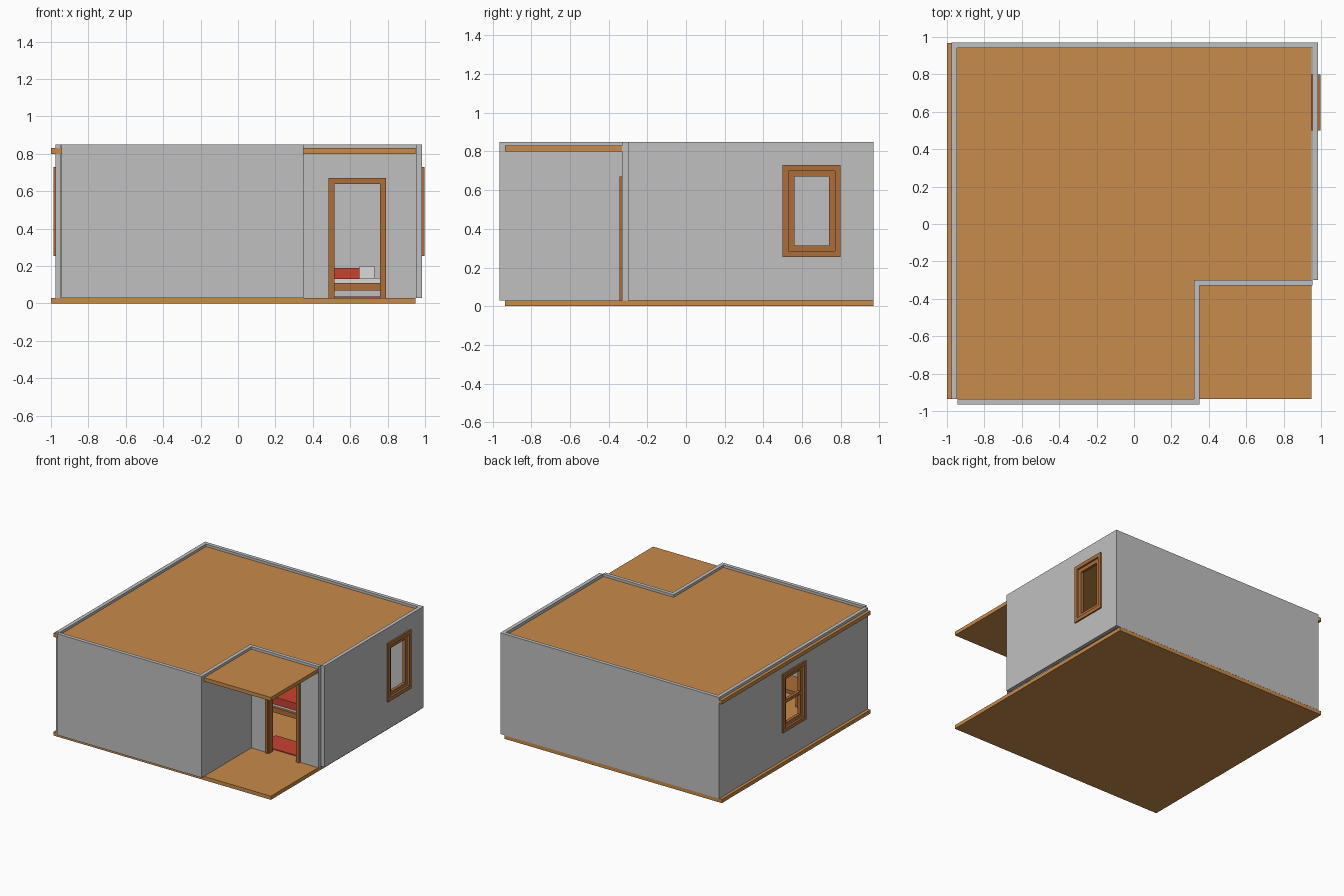
import bpy, bmesh
from mathutils import Vector

if "Cube" in bpy.data.objects:
    bpy.data.objects.remove(bpy.data.objects["Cube"])


def material(name, rgb):
    m = bpy.data.materials.new(name)
    m.diffuse_color = (*rgb, 1)
    m.use_nodes = True
    m.node_tree.nodes["Principled BSDF"].inputs["Base Color"].default_value = m.diffuse_color
    return m


WALL = material("grey_plaster", (0.53, 0.53, 0.53))
WOOD = material("light_wood", (0.58, 0.26, 0.07))
FRAME = material("dark_wood", (0.42, 0.155, 0.04))
RED = material("red_fabric", (0.58, 0.055, 0.03))
WHITE = material("white_linen", (0.7, 0.7, 0.7))


def boxes(name, mat, *bounds):
    """One object made of boxes, each (x0, x1, y0, y1, z0, z1)."""
    bm = bmesh.new()
    for b in bounds:
        lo, hi = Vector(b[0::2]), Vector(b[1::2])
        made = bmesh.ops.create_cube(bm, size=1)["verts"]
        for v in made:
            v.co = (lo + hi) / 2 + v.co * (hi - lo)
    me = bpy.data.meshes.new(name)
    bm.to_mesh(me)
    bm.free()
    me.materials.append(mat)
    ob = bpy.data.objects.new(name, me)
    bpy.context.collection.objects.link(ob)
    return ob


def cut(wall, *bound):
    cutter = boxes(wall.name + "_cutter", WALL, bound)
    cutter.hide_render = True
    cutter.hide_viewport = True
    mod = wall.modifiers.new("opening", "BOOLEAN")
    mod.operation = "DIFFERENCE"
    mod.solver = "EXACT"
    mod.object = cutter


def ring_y(x0, x1, y0, y1, z0, z1, w):
    """Four bars round a window in a wall that faces x."""
    return [(x0, x1, y0, y0 + w, z0, z1), (x0, x1, y1 - w, y1, z0, z1),
            (x0, x1, y0 + w, y1 - w, z0, z0 + w), (x0, x1, y0 + w, y1 - w, z1 - w, z1)]


# floor and roof slabs
boxes("floor", WOOD, (-1.0, 0.95, -0.935, 0.969, 0, 0.03))
boxes("roof", WOOD, (-1.0, 0.95, -0.935, 0.969, 0.8, 0.83))

# walls
Z0, Z1 = 0.03, 0.85
left = boxes("left_wall", WALL, (-0.975, -0.945, -0.935, 0.97, Z0, Z1))
boxes("back_wall", WALL, (-0.975, 0.985, 0.94, 0.97, Z0, Z1))
right = boxes("right_wall", WALL, (0.955, 0.985, -0.30, 0.97, Z0, Z1))
boxes("front_wall", WALL, (-0.945, 0.35, -0.965, -0.935, Z0, Z1))
boxes("porch_side_wall", WALL, (0.32, 0.35, -0.965, -0.30, Z0, Z1))
entry = boxes("entry_wall", WALL, (0.32, 0.955, -0.33, -0.30, Z0, Z1))

# window and door openings
cut(right, 0.9, 1.05, 0.53, 0.77, 0.285, 0.70)
cut(left, -1.05, -0.9, -0.105, 0.135, 0.285, 0.70)
cut(entry, 0.505, 0.77, -0.4, -0.2, 0.0, 0.65)

# window casings on both wall faces, with a recessed inner sash
for name, s, x, yc in (("right_window", 1, 0.97, 0.65), ("left_window", -1, -0.96, 0.015)):
    parts = []
    for a, b in ((0.015, 0.027), (-0.027, -0.015)):
        e = sorted((x + s * a, x + s * b))
        parts += ring_y(*e, yc - 0.15, yc + 0.15, 0.255, 0.73, 0.03)
    parts += ring_y(x - 0.012, x + 0.012, yc - 0.12, yc + 0.12, 0.285, 0.70, 0.03)
    if s < 0:
        parts.append((x - 0.012, x + 0.012, yc - 0.09, yc + 0.09, 0.475, 0.5))
    boxes(name, FRAME, *parts)

# door casing on both faces, with a lining through the wall
door = []
for y0, y1, a, b, top, w in ((-0.345, -0.33, 0.485, 0.79, 0.67, 0.02),
                             (-0.30, -0.285, 0.485, 0.79, 0.67, 0.02),
                             (-0.34, -0.29, 0.505, 0.77, 0.65, 0.01)):
    door += [(a, a + w, y0, y1, Z0, top), (b - w, b, y0, y1, Z0, top),
             (a + w, b - w, y0, y1, top - w, top)]
boxes("door_frame", FRAME, *door)

# bed
boxes("bed_frame", FRAME, (-0.1, 0.8, 0.2, 0.78, 0.07, 0.11),
      *[(x, x + 0.03, y, y + 0.03, 0.03, 0.07) for x in (-0.1, 0.77) for y in (0.2, 0.75)])
boxes("mattress", WHITE, (-0.08, 0.78, 0.22, 0.76, 0.11, 0.135))
boxes("blanket", RED, (-0.09, 0.65, 0.21, 0.77, 0.13, 0.19))
boxes("pillow", WHITE, (0.65, 0.73, 0.27, 0.71, 0.135, 0.2))

# rug inside the door
boxes("rug", RED, (0.38, 0.76, -0.26, -0.06, 0.03, 0.037))

# low table by the front wall
boxes("table", FRAME, (-0.55, -0.05, -0.88, -0.66, 0.12, 0.15),
      *[(x, x + 0.03, y, y + 0.03, 0.03, 0.12) for x in (-0.55, -0.08) for y in (-0.88, -0.69)])
